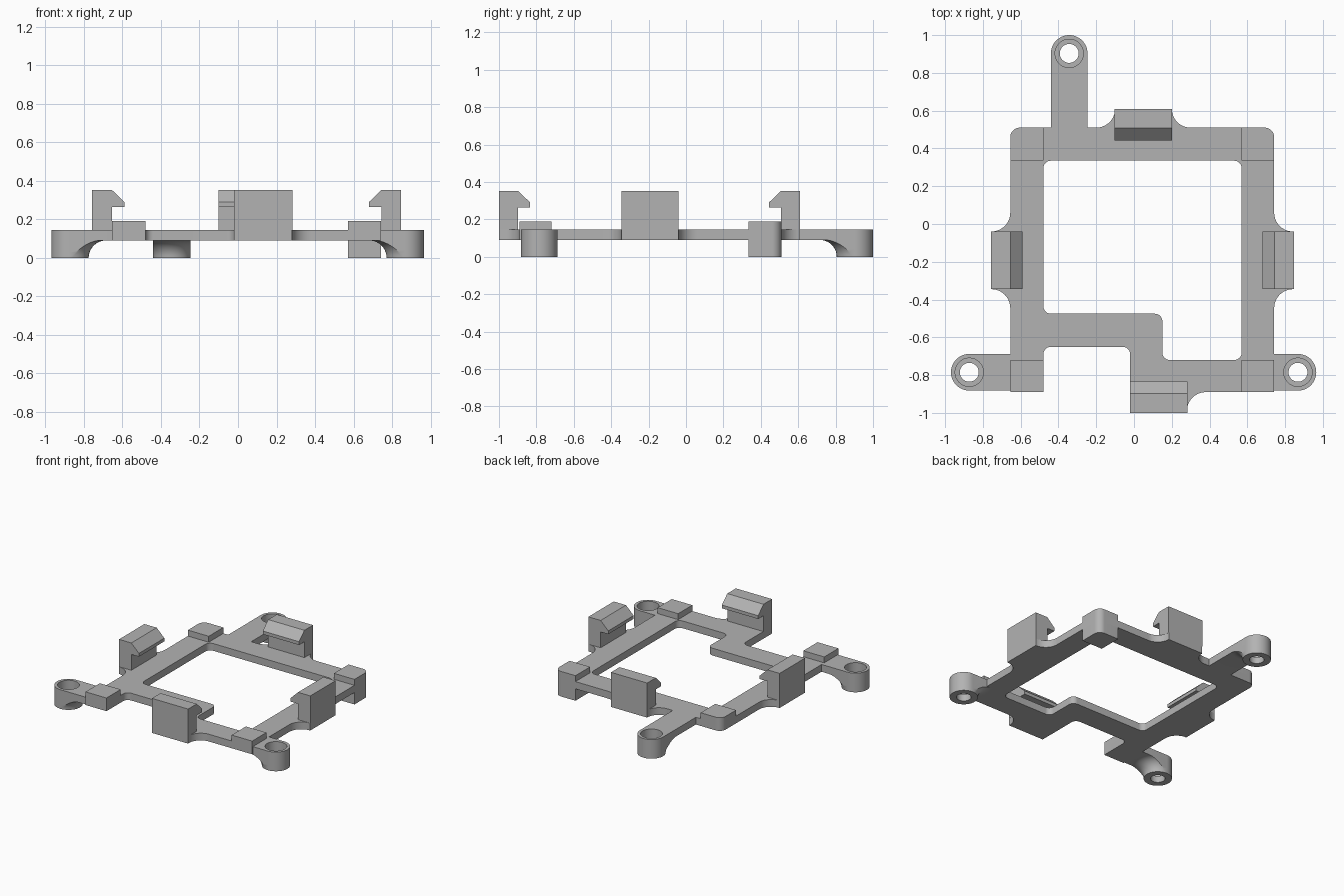
import bpy, bmesh, math
from mathutils import Matrix, Vector

if "Cube" in bpy.data.objects:
    bpy.data.objects.remove(bpy.data.objects["Cube"])

grey = bpy.data.materials.new("light grey plastic")
grey.use_nodes = True
colour = (0.45, 0.45, 0.45, 1)
grey.diffuse_color = colour
grey.node_tree.nodes["Principled BSDF"].inputs["Base Color"].default_value = colour

PLATE_BOTTOM, PLATE_TOP, PAD_TOP = 0.09, 0.145, 0.19


def finish(obj):
    """Clean the mesh, colour it and smooth its curved faces."""
    bm = bmesh.new()
    bm.from_mesh(obj.data)
    bmesh.ops.remove_doubles(bm, verts=bm.verts, dist=1e-5)
    bmesh.ops.recalc_face_normals(bm, faces=bm.faces)
    bm.to_mesh(obj.data)
    bm.free()
    obj.data.materials.clear()
    obj.data.materials.append(grey)
    bpy.ops.object.select_all(action='DESELECT')
    obj.select_set(True)
    bpy.context.view_layer.objects.active = obj
    bpy.ops.object.shade_smooth_by_angle(angle=math.radians(30))
    return obj


def rounded(corners, steps=10):
    """Replace each (x, y, radius) right-angle corner with an arc."""
    path = []
    for i, (x, y, r) in enumerate(corners):
        p = Vector((x, y))
        if not r:
            arc = [p]
        else:
            a = (Vector(corners[i - 1][:2]) - p).normalized() * r
            b = (Vector(corners[(i + 1) % len(corners)][:2]) - p).normalized() * r
            centre = p + a + b
            arc = []
            for k in range(steps + 1):
                t = math.pi / 2 * k / steps
                arc.append(centre - b * math.cos(t) - a * math.sin(t))
        for q in arc:
            if not path or (q - path[-1]).length > 1e-4:
                path.append(q)
    return path


def prism(name, loops, z0, z1):
    """Extrude filled outlines (later loops are holes) from z0 to z1."""
    curve = bpy.data.curves.new(name, 'CURVE')
    curve.dimensions = '2D'
    curve.fill_mode = 'BOTH'
    curve.extrude = (z1 - z0) / 2
    for loop in loops:
        spline = curve.splines.new('POLY')
        spline.points.add(len(loop) - 1)
        for point, q in zip(spline.points, loop):
            point.co = (q.x, q.y, 0, 1)
        spline.use_cyclic_u = True
    obj = bpy.data.objects.new(name, curve)
    bpy.context.collection.objects.link(obj)
    obj.location.z = (z0 + z1) / 2
    bpy.ops.object.select_all(action='DESELECT')
    obj.select_set(True)
    bpy.context.view_layer.objects.active = obj
    bpy.ops.object.convert(target='MESH')
    return finish(bpy.context.view_layer.objects.active)


def mesh_object(name, bm, matrix):
    mesh = bpy.data.meshes.new(name)
    bm.to_mesh(mesh)
    bm.free()
    obj = bpy.data.objects.new(name, mesh)
    bpy.context.collection.objects.link(obj)
    obj.matrix_world = matrix
    return finish(obj)


def placed(x, y, degrees):
    return Matrix.Translation((x, y, 0)) @ Matrix.Rotation(math.radians(degrees), 4, 'Z')


# Frame plate with its stepped opening and filleted clip seats
L, R, B, F = -0.655, 0.742, 0.51, -0.89
outer = [
    (L, B, 0.05), (-0.1, B, 0.1), (-0.1, 0.61, 0), (0.2, 0.61, 0), (0.2, B, 0.1),
    (R, B, 0.05), (R, -0.04, 0.1), (0.847, -0.04, 0), (0.847, -0.345, 0), (R, -0.345, 0.1),
    (R, F, 0), (0.28, F, 0.1), (0.28, -1, 0), (-0.02, -1, 0),
    (-0.02, -0.65, 0.04), (-0.48, -0.65, 0.04), (-0.48, F, 0), (L, F, 0),
    (L, -0.345, 0.1), (-0.757, -0.345, 0), (-0.757, -0.04, 0), (L, -0.04, 0.1),
]
opening = [
    (-0.48, 0.335, 0.04), (0.57, 0.335, 0.04), (0.57, -0.72, 0.04),
    (0.15, -0.72, 0.04), (0.15, -0.475, 0.04), (-0.48, -0.475, 0.04),
]
prism("frame_plate", [rounded(outer), rounded(opening)], PLATE_BOTTOM, PLATE_TOP)


# Raised corner pads, plus one foot under the back left corner
def pad(name, x0, x1, y0, y1, z0, z1, back_round):
    corners = [(x0, y0, 0), (x1, y0, 0),
               (x1, y1, 0.05 if back_round == 'left' else 0),
               (x0, y1, 0.05 if back_round == 'right' else 0)]
    prism(name, [rounded(corners)], z0, z1)


for side, x0, x1 in (("right", L, -0.48), ("left", 0.57, R)):
    pad("back_" + side + "_pad", x0, x1, 0.335, B, PLATE_TOP, PAD_TOP, side)
    pad("front_" + side + "_pad", x0, x1, F, -0.72, PLATE_TOP, PAD_TOP, None)
pad("back_left_foot", 0.57, R, 0.335, B, 0, PLATE_BOTTOM, "left")


# Hooked clips: side profile (inward, z) extruded along the clip width
def clip(name, x, y, degrees, width=0.304):
    profile = [(0, PLATE_TOP), (0, 0.352), (0.103, 0.352), (0.167, 0.29),
               (0.167, 0.265), (0.103, 0.265), (0.103, PLATE_TOP)]
    bm = bmesh.new()
    face = bm.faces.new([bm.verts.new((u, -width / 2, z)) for u, z in profile])
    grown = bmesh.ops.extrude_face_region(bm, geom=[face])["geom"]
    bmesh.ops.translate(bm, vec=(0, width, 0),
                        verts=[g for g in grown if isinstance(g, bmesh.types.BMVert)])
    mesh_object(name, bm, placed(x, y, degrees))


clip("right_clip", -0.757, -0.192, 0)
clip("left_clip", 0.847, -0.192, 180)
clip("back_clip", 0.05, 0.61, -90)
clip("front_clip", 0.13, -1, 90)


# Screw posts: arm and counterbored post lofted through matching rings,
# with a round fillet flaring from the post into the underside of the arm
def screw_post(name, x, y, degrees, length, r=0.097, n=24):
    def ring(z, flare=None, end=None, radius=r):
        points = []
        for k in range(n + 1):
            t = math.pi / 2 + math.pi * k / n
            points.append((radius * math.cos(t), radius * math.sin(t), z))
        for k in range(n + 1):
            s = 2 * k / n - 1
            if end is not None:
                points.append((end, r * s, z))
            else:
                big = flare or radius
                t = math.asin(min(1, radius / big)) * s
                points.append((big * math.cos(t), big * math.sin(t), z))
        return points

    h = PLATE_BOTTOM
    rings = []
    for k in range(11):
        t = math.pi / 2 * k / 10
        rings.append(ring(h * math.sin(t), flare=r + h * (1 - math.cos(t))))
    rings += [ring(h, end=length), ring(PLATE_TOP, end=length)]
    for z, radius in ((PLATE_TOP, 0.075), (0.05, 0.075), (0.05, 0.05), (0, 0.05)):
        rings.append(ring(z, radius=radius))

    bm = bmesh.new()
    loops = [[bm.verts.new(p) for p in points] for points in rings]
    for a, b in zip(loops, loops[1:] + loops[:1]):
        for k in range(len(a)):
            j = (k + 1) % len(a)
            bm.faces.new((a[k], a[j], b[j], b[k]))
    mesh_object(name, bm, placed(x, y, degrees))


screw_post("right_screw_post", -0.872, -0.785, 0, 0.217)
screw_post("left_screw_post", 0.868, -0.785, 180, 0.19)
screw_post("back_screw_post", -0.343, 0.903, -90, 0.393)
